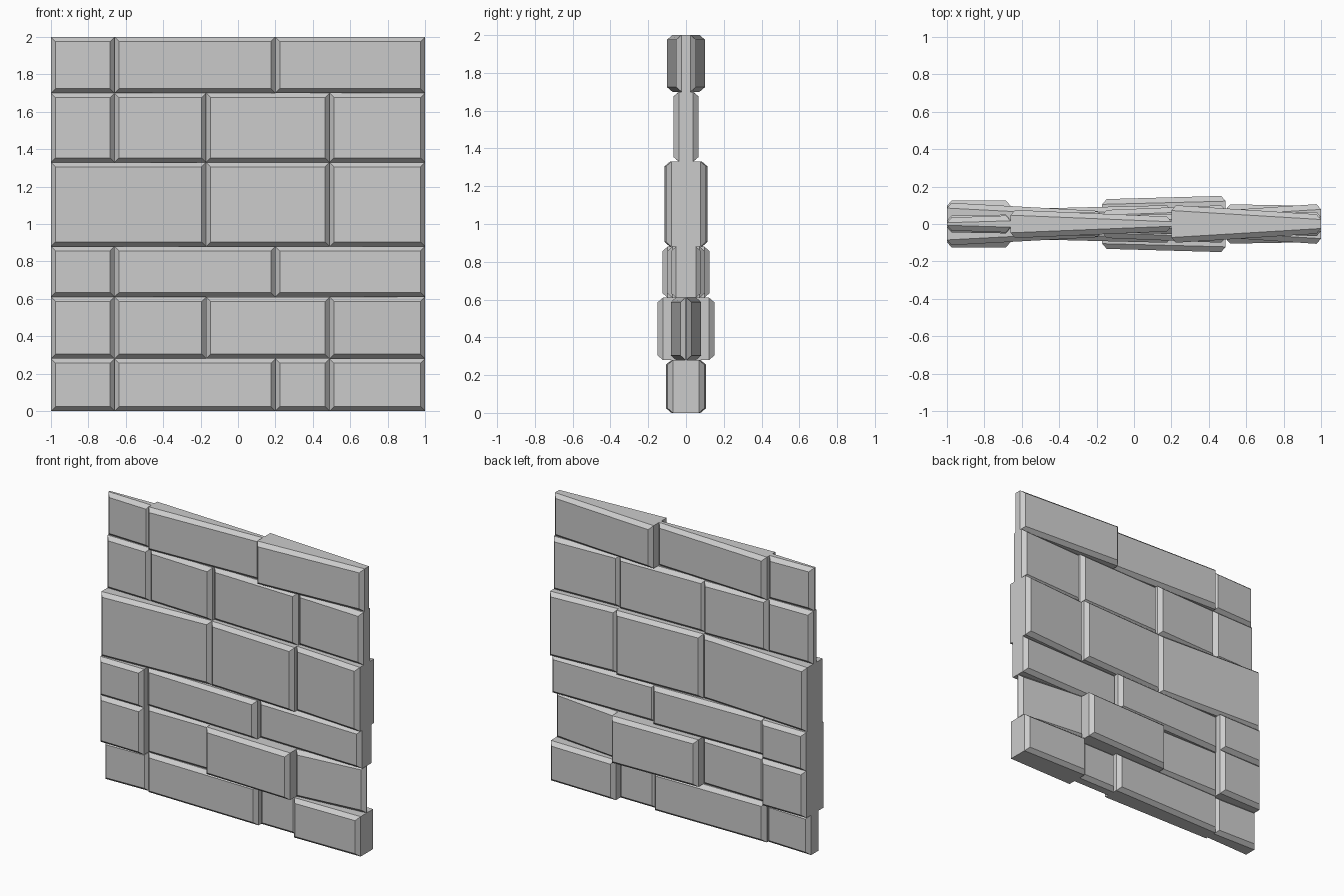
import bpy

if "Cube" in bpy.data.objects:
    bpy.data.objects.remove(bpy.data.objects["Cube"])

BEVEL = 0.024   # chamfer width around each stone face
DROP = 0.028    # chamfer depth

# each course: (bottom, top, [(x left, x right, half depth left, half depth right)])
COURSES = [
    (0.00, 0.28, [(-1, -.66, .07, .06), (-.66, .2, .075, .085), (.2, .49, .055, .055), (.49, 1, .105, .097)]),
    (0.28, 0.61, [(-1, -.66, .122, .125), (-.66, -.17, .075, .07), (-.17, .49, .133, .15), (.49, 1, .08, .03)]),
    (0.61, 0.88, [(-1, -.66, .125, .125), (-.66, .2, .08, .1), (.2, 1, .065, .08)]),
    (0.88, 1.33, [(-1, -.17, .113, .07), (-.17, .49, .075, .1), (.49, 1, .075, .106)]),
    (1.33, 1.70, [(-1, -.66, .045, .05), (-.66, -.17, .05, .066), (-.17, .49, .045, .06), (.49, 1, .045, .065)]),
    (1.70, 2.00, [(-1, -.66, .035, .045), (-.66, .2, .075, .04), (.2, 1, .1, .052)]),
]


def stone(name, x0, x1, z0, z1, hl, hr):
    """Block with tapered depth, chamfered on both its front and back face."""
    verts = []
    for side, inset, drop in ((-1, BEVEL, 0), (-1, 0, DROP), (1, 0, DROP), (1, BEVEL, 0)):
        l, r = side * (hl - drop), side * (hr - drop)
        a, b, c, d = x0 + inset, x1 - inset, z0 + inset, z1 - inset
        verts += [(a, l, c), (b, r, c), (b, r, d), (a, l, d)]
    faces = [(0, 1, 2, 3), (15, 14, 13, 12)]
    for ring in (0, 4, 8):
        for i in range(4):
            j = (i + 1) % 4
            faces.append((ring + j, ring + i, ring + 4 + i, ring + 4 + j))
    mesh = bpy.data.meshes.new(name)
    mesh.from_pydata(verts, [], faces)
    mesh.update()
    bpy.context.collection.objects.link(bpy.data.objects.new(name, mesh))


# lay the wall course by course
for row, (z0, z1, blocks) in enumerate(COURSES):
    for col, (x0, x1, hl, hr) in enumerate(blocks):
        stone(f"stone_row{row + 1}_{col + 1}", x0, x1, z0, z1, hl, hr)
